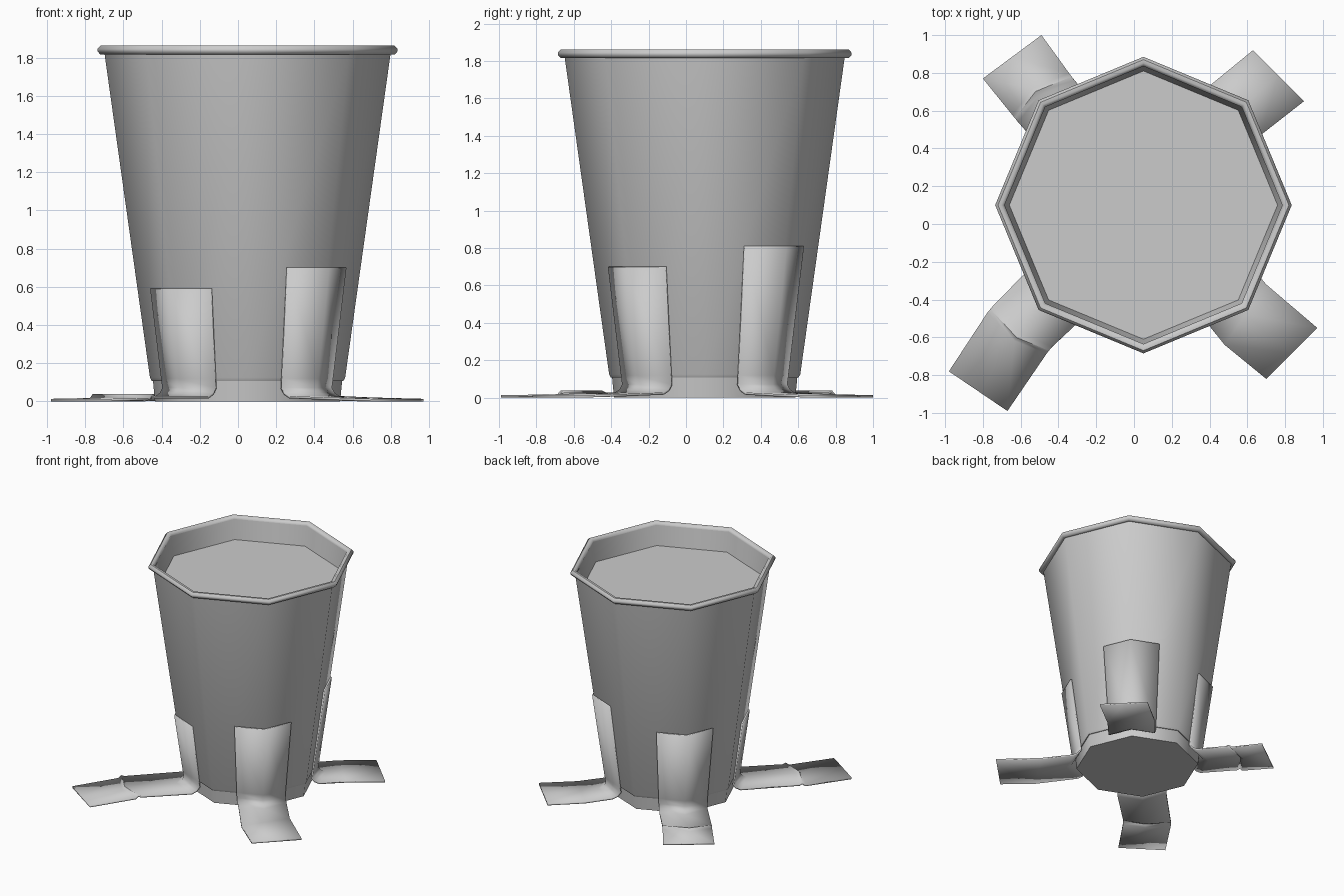
import bpy, math
from mathutils import Vector

if "Cube" in bpy.data.objects:
    bpy.data.objects.remove(bpy.data.objects["Cube"])

CENTRE = Vector((0.05, 0.10, 0))
SIDES = 8


def make_object(name, verts, faces, smooth=50):
    mesh = bpy.data.meshes.new(name)
    mesh.from_pydata(verts, [], faces)
    mesh.update()
    obj = bpy.data.objects.new(name, mesh)
    bpy.context.collection.objects.link(obj)
    bpy.ops.object.select_all(action='DESELECT')
    obj.select_set(True)
    bpy.context.view_layer.objects.active = obj
    bpy.ops.object.shade_smooth_by_angle(angle=math.radians(smooth))
    return obj


def lathe(name, profile, cap_start=False, cap_end=False, closed=False):
    """Spin an (r, z) profile around the cup axis into eight sides."""
    verts, faces = [], []
    for r, z in profile:
        for i in range(SIDES):
            a = 2 * math.pi * i / SIDES
            verts.append(CENTRE + Vector((r * math.cos(a), r * math.sin(a), z)))
    n = len(profile)
    for j in range(n if closed else n - 1):
        k = (j + 1) % n
        for i in range(SIDES):
            m = (i + 1) % SIDES
            faces.append((j * SIDES + i, j * SIDES + m, k * SIDES + m, k * SIDES + i))
    if cap_start:
        faces.append(tuple(reversed(range(SIDES))))
    if cap_end:
        faces.append(tuple((n - 1) * SIDES + i for i in range(SIDES)))
    return make_object(name, verts, faces)


def on_wall(deg, z, offset=0.006):
    """Point on the octagonal tapering wall at an angle and height."""
    r = 0.51 + 0.24 * (z - 0.12) / 1.71 + offset
    local = math.radians((deg % 45) - 22.5)
    r *= math.cos(math.radians(22.5)) / math.cos(local)
    a = math.radians(deg)
    return CENTRE + Vector((r * math.cos(a), r * math.sin(a), z))


# Cup wall with recessed foot, and inside wall down to the drink
lathe("cup_body", [(0.485, 0.0), (0.495, 0.108), (0.502, 0.108), (0.511, 0.125),
                   (0.75, 1.83), (0.735, 1.84), (0.708, 1.66)], cap_start=True)
# Rolled rim
lathe("cup_rim", [(0.755, 1.815), (0.772, 1.817), (0.785, 1.832), (0.785, 1.845),
                  (0.77, 1.862), (0.752, 1.862), (0.735, 1.848), (0.735, 1.83)],
      closed=True)
# Drink surface
lathe("drink_surface", [(0.71, 1.68)], cap_end=True)


def tape(name, corner, half, top, mid_l, mid_r, end_l, end_r, crease=None):
    """Strip down the wall over a corner edge, bending out along the floor."""
    rows = []
    angles = (corner - half, corner, corner + half)
    for z in (top, 0.12, 0.07):
        rows.append([on_wall(a, z) for a in angles])
    base = rows[-1]
    ml, mr = Vector((*mid_l, 0)), Vector((*mid_r, 0))
    el, er = Vector((*end_l, 0)), Vector((*end_r, 0))
    mm = Vector((*crease, 0)) if crease else (ml + mr) / 2
    out = (el + er) / 2 - base[1]
    out.z = 0
    out.normalize()

    def at(p, z):
        return Vector((p.x, p.y, z))
    # Curved heel
    rows.append([at(p + out * 0.022, 0.04) for p in base])
    rows.append([at(p + out * 0.06, 0.022) for p in base])
    # Floor part, with a raised wrinkle when creased
    mids = (ml, mm, mr)
    if crease:
        rows.append([at(p - out * 0.025, 0.022) for p in mids])
        rows.append([at(p, 0.032) for p in mids])
        rows.append([at(p + out * 0.02, 0.012) for p in mids])
    else:
        rows.append([at(p, 0.014) for p in mids])
    rows.append([at(p, 0.007) for p in (el, (el + er) / 2, er)])
    verts = [p for row in rows for p in row]
    faces = [(3 * j + i, 3 * j + 3 + i, 3 * j + 4 + i, 3 * j + 1 + i)
             for j in range(len(rows) - 1) for i in range(2)]
    obj = make_object(name, verts, faces)
    mod = obj.modifiers.new("thickness", 'SOLIDIFY')
    mod.thickness = 0.013
    mod.offset = 0


# Four strips of tape holding the cup to the floor
tape("tape_front_left", 225, 24.5, 0.59, (-0.76, -0.45), (-0.45, -0.67),
     (-0.98, -0.78), (-0.67, -0.99), (-0.62, -0.60))
tape("tape_front_right", 315, 23, 0.70, (0.48, -0.64), (0.70, -0.32),
     (0.70, -0.82), (0.97, -0.55))
tape("tape_back_right", 45, 23, 0.81, (0.67, 0.47), (0.41, 0.74),
     (0.90, 0.65), (0.63, 0.92))
tape("tape_back_left", 135, 23, 0.70, (-0.33, 0.78), (-0.63, 0.56),
     (-0.49, 1.0), (-0.80, 0.77), (-0.52, 0.70))
